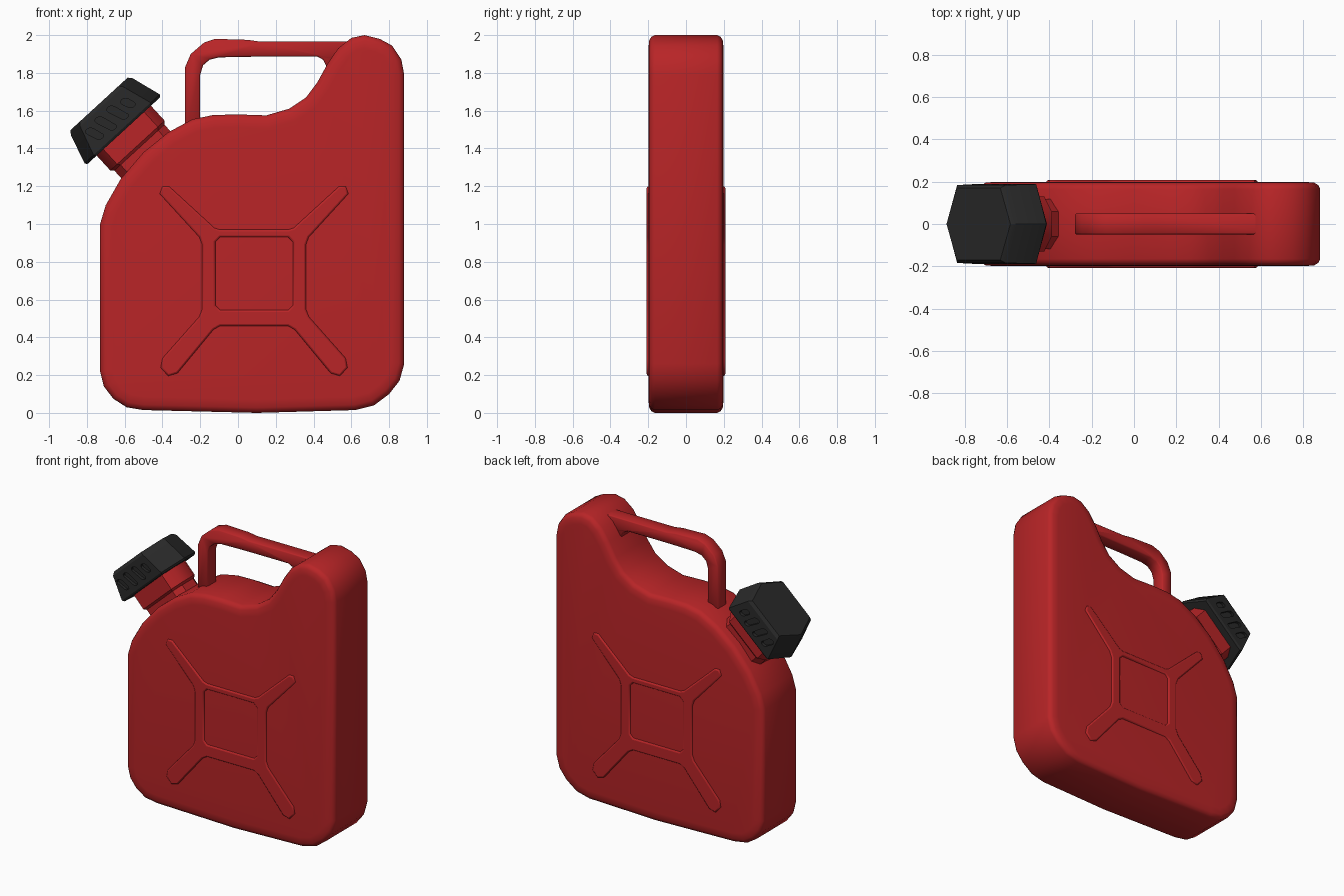
import bpy, bmesh, math
from mathutils import Vector

if "Cube" in bpy.data.objects:
    bpy.data.objects.remove(bpy.data.objects["Cube"])


def material(name, rgb):
    m = bpy.data.materials.new(name)
    m.diffuse_color = (*rgb, 1)
    m.use_nodes = True
    m.node_tree.nodes["Principled BSDF"].inputs["Base Color"].default_value = m.diffuse_color
    return m


RED = material("red", (0.48, 0.018, 0.02))
BLACK = material("black", (0.022, 0.022, 0.022))


def loft(name, rings, mat, angle=35):
    """Skin closed rings of equal length and cap both ends."""
    bm = bmesh.new()
    loops = [[bm.verts.new(p) for p in r] for r in rings]
    n = len(loops[0])
    for a, b in zip(loops, loops[1:]):
        for i in range(n):
            j = (i + 1) % n
            bm.faces.new((a[i], a[j], b[j], b[i]))
    bm.faces.new(loops[0][::-1])
    bm.faces.new(loops[-1])
    bmesh.ops.recalc_face_normals(bm, faces=bm.faces)
    me = bpy.data.meshes.new(name)
    bm.to_mesh(me)
    bm.free()
    ob = bpy.data.objects.new(name, me)
    bpy.context.collection.objects.link(ob)
    me.materials.append(mat)
    smooth(ob, angle)
    return ob


def smooth(ob, angle):
    bpy.ops.object.select_all(action='DESELECT')
    ob.select_set(True)
    bpy.context.view_layer.objects.active = ob
    bpy.ops.object.shade_smooth_by_angle(angle=math.radians(angle))


def inset(pts, d):
    """Move a counter-clockwise outline inward by d."""
    out = []
    for i, p in enumerate(pts):
        e1 = (Vector(p) - Vector(pts[i - 1])).normalized()
        e2 = (Vector(pts[(i + 1) % len(pts)]) - Vector(p)).normalized()
        nrm = Vector((-e1.y - e2.y, e1.x + e2.x)).normalized()
        out.append(Vector(p) + nrm * d / max(0.5, nrm.dot(Vector((-e1.y, e1.x)))))
    return out


def slab(name, pts, edge, mat):
    """Outline in xz, thickened in y; edge = (inset, half depth) from rim to face."""
    steps = [(d, -y) for d, y in reversed(edge)] + edge
    return loft(name, [[(p[0], y, p[1]) for p in inset(pts, d)] for d, y in steps], mat, 50)


# Can body
body = [(-.73, .22), (-.71, .14), (-.66, .075), (-.59, .03), (-.5, .015), (0.1, .0),
        (.62, .015), (.72, .04), (.80, .10), (.855, .17), (.88, .26), (.88, 1.79),
        (.865, 1.87), (.815, 1.945), (.75, 1.98), (.67, 2.0), (.6, 1.985), (.53, 1.93),
        (.475, 1.85), (.42, 1.75), (.36, 1.67), (.27, 1.61), (.15, 1.575), (0, 1.58),
        (-.13, 1.577), (-.24, 1.555), (-.37, 1.485), (-.5, 1.38), (-.62, 1.24),
        (-.7, 1.1), (-.73, 1.0)]
slab("can_body", body, [(0, .165), (.008, .183), (.028, .195), (.07, .199)], RED)

# Carry handle
handle = [(-.28, 1.5), (-.2, 1.5), (-.2, 1.79), (-.185, 1.84), (-.15, 1.87), (-.1, 1.882),
          (.03, 1.885), (.12, 1.886), (.42, 1.886), (.45, 1.87), (.475, 1.82), (.56, 1.86),
          (.64, 1.965), (.12, 1.965), (.05, 1.975), (-.12, 1.98), (-.18, 1.96),
          (-.25, 1.9), (-.28, 1.83)]
slab("carry_handle", handle, [(0, .042), (.008, .05)], RED)

# Pressed cross with a square frame, on both broad sides
CX = .085
half = [(.18, .97), (.21, .98), (.45, 1.2), (.485, 1.2), (.5, 1.16), (.29, .93), (.275, .89),
        (.275, .55), (.29, .51), (.485, .29), (.495, .24), (.455, .195), (.405, .21),
        (.215, .44), (.18, .46)]
window = [(.18, .93), (.205, .905), (.205, .57), (.18, .545)]
for side, y in (("front", -.196), ("back", .196)):
    cu = bpy.data.curves.new("pressed_cross_" + side, 'CURVE')
    cu.dimensions, cu.fill_mode = '2D', 'BOTH'
    cu.extrude, cu.bevel_depth, cu.bevel_resolution, cu.offset = .002, .01, 1, -.01
    for h in (half, window):
        pts = [(CX + x, z) for x, z in h] + [(CX - x, z) for x, z in reversed(h)]
        sp = cu.splines.new('POLY')
        sp.points.add(len(pts) - 1)
        for q, (x, z) in zip(sp.points, pts):
            q.co = (x, z, 0, 1)
        sp.use_cyclic_u = True
    ob = bpy.data.objects.new(cu.name, cu)
    bpy.context.collection.objects.link(ob)
    ob.location.y = y
    ob.rotation_euler.x = math.pi / 2
    cu.materials.append(RED)
    bpy.ops.object.select_all(action='DESELECT')
    ob.select_set(True)
    bpy.context.view_layer.objects.active = ob
    bpy.ops.object.convert(target='MESH')
    smooth(bpy.context.object, 50)

# Tilted frame of the spout: u across, v along y, n along the spout axis
O = Vector((-.61, 0, 1.5))
U, V, N = Vector((.737, 0, .676)), Vector((0, 1, 0)), Vector((-.676, 0, .737))


def at(u, v, n):
    return O + U * u + V * v + N * n


def six(tip, shoulder, width, n):
    q = [(tip, 0), (shoulder, width), (-shoulder, width)]
    return [at(s * u, s * v, n) for s in (1, -1) for u, v in q]


def eight(a, b, n):
    q = [(a, -.06), (a, .06), (a * .75, b), (-a * .75, b)]
    q += [(-u, -v) for u, v in q]
    return [at(u, v, n) for u, v in q]


# Spout neck with a wider collar
loft("spout_neck", [eight(.18, .118, -.3), eight(.18, .118, -.13), eight(.195, .13, -.115),
                    eight(.195, .13, .01)], RED)

# Screw cap, flared six-sided
cap = loft("screw_cap", [six(.262, .195, .18, -.008), six(.27, .205, .188, .005),
                         six(.222, .155, .184, .165), six(.205, .14, .17, .185)], BLACK)

# Grip slots cut into both broad sides of the cap
bm = bmesh.new()
for s in (-1, 1):
    for u, ln in ((-.125, .045), (-.045, .055), (.04, .055), (.115, .035)):
        ring = []
        for k in range(12):
            a = math.tau * k / 12
            sn = math.sin(a) * .022
            n = .085 + sn + math.copysign(ln - .022, sn + 1e-6)
            ring.append((u + math.cos(a) * .022 + (n - .085) * .35 * -1, n))
        lo = [bm.verts.new(at(p, s * .165, n)) for p, n in ring]
        hi = [bm.verts.new(at(p, s * .22, n)) for p, n in ring]
        bm.faces.new(lo)
        bm.faces.new(hi[::-1])
        for k in range(12):
            j = (k + 1) % 12
            bm.faces.new((lo[k], hi[k], hi[j], lo[j]))
bmesh.ops.recalc_face_normals(bm, faces=bm.faces)
me = bpy.data.meshes.new("slot_cutter")
bm.to_mesh(me)
bm.free()
me.materials.append(BLACK)
cutter = bpy.data.objects.new("slot_cutter", me)
bpy.context.collection.objects.link(cutter)
cutter.hide_render = True
mod = cap.modifiers.new("slots", 'BOOLEAN')
mod.operation, mod.solver, mod.object = 'DIFFERENCE', 'EXACT', cutter
bpy.ops.object.select_all(action='DESELECT')
cap.select_set(True)
bpy.context.view_layer.objects.active = cap
bpy.ops.object.modifier_apply(modifier=mod.name)
bpy.data.objects.remove(cutter)
smooth(cap, 30)
